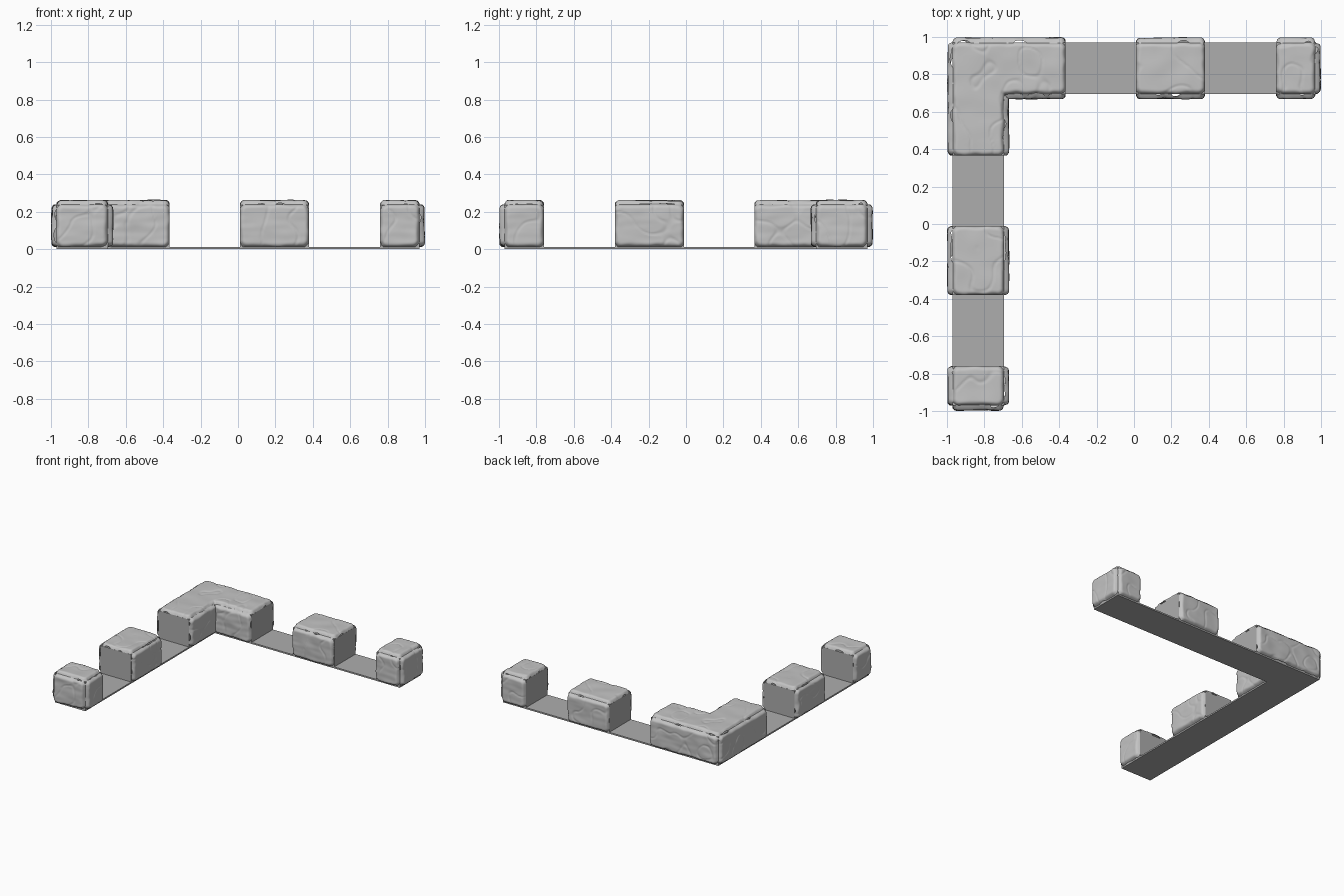
import bpy, bmesh, math
from mathutils import Vector, noise

cube = bpy.data.objects.get("Cube")
if cube:
    bpy.data.objects.remove(cube, do_unlink=True)


def material(name, grey):
    mat = bpy.data.materials.new(name)
    mat.use_nodes = True
    colour = (grey, grey, grey, 1)
    mat.diffuse_color = colour
    mat.node_tree.nodes["Principled BSDF"].inputs["Base Color"].default_value = colour
    return mat


STONE = material("light stone", 0.55)
MORTAR = material("mortar grey", 0.42)

INNER, OUTER = 0.695, 0.97     # wall thickness, measured from the centre
FLOOR, TOP = 0.012, 0.235      # strip top and block core top
DEPTH = 0.028                  # how far the stone facing stands out
STEP = 0.007


def finish(bm, name, mat, smooth=False):
    mesh = bpy.data.meshes.new(name)
    bm.to_mesh(mesh)
    bm.free()
    mesh.materials.append(mat)
    obj = bpy.data.objects.new(name, mesh)
    bpy.context.collection.objects.link(obj)
    for poly in mesh.polygons:
        poly.use_smooth = smooth
    return obj


def prism(name, outline, z0, z1, mat):
    bm = bmesh.new()
    base = bm.faces.new([bm.verts.new((x, y, z0)) for x, y in outline])
    top = bmesh.ops.extrude_face_region(bm, geom=[base])["geom"]
    verts = [v for v in top if isinstance(v, bmesh.types.BMVert)]
    bmesh.ops.translate(bm, verts=verts, vec=(0, 0, z1 - z0))
    bmesh.ops.recalc_face_normals(bm, faces=bm.faces[:])
    finish(bm, name, mat)


def inside(a, b, rect, radius=0.035):
    """Distance inward from the edge of a rounded rectangle."""
    a0, b0, a1, b1 = rect
    qx = abs(a - (a0 + a1) / 2) - (a1 - a0) / 2 + radius
    qy = abs(b - (b0 + b1) / 2) - (b1 - b0) / 2 + radius
    return radius - math.hypot(max(qx, 0), max(qy, 0)) - min(max(qx, qy), 0)


def relief(p):
    """Worn stone: broad lumps, horizontal strata and thin creases."""
    lump = noise.noise(p * 9)
    strata = noise.noise(Vector((p.x * 10, p.y * 10, p.z * 28)))
    crease = max(0, 1 - abs(noise.noise(p * 7 + Vector((5, 3, 1)))) * 14)
    return 0.004 * lump + 0.002 * strata - 0.004 * crease


def panel(name, origin, u, v, n, rects):
    """Chiselled stone facing over the union of rectangles in the u, v plane."""
    origin, u, v, n = map(Vector, (origin, u, v, n))
    a0, b0 = (min(r[i] for r in rects) for i in (0, 1))
    a1, b1 = (max(r[i] for r in rects) for i in (2, 3))
    na, nb = math.ceil((a1 - a0) / STEP), math.ceil((b1 - b0) / STEP)
    bm = bmesh.new()
    grid, keep = [], {}
    for i in range(na + 1):
        row = []
        for j in range(nb + 1):
            a, b = a0 + (a1 - a0) * i / na, b0 + (b1 - b0) * j / nb
            p = origin + u * a + v * b
            d = max(inside(a, b, r) for r in rects)
            d += 0.006 * noise.noise(p * 16) - 0.001
            t = min(max(d / 0.022, 0), 1)
            rise = math.sqrt(1 - (1 - t) ** 2)
            h = rise * (DEPTH - 0.002 + relief(p)) if d > 0 else -0.001
            vert = bm.verts.new(p + n * h)
            keep[vert] = d > 0
            row.append(vert)
        grid.append(row)
    flip = u.cross(v).dot(n) < 0
    for i in range(na):
        for j in range(nb):
            quad = [grid[i][j], grid[i + 1][j], grid[i + 1][j + 1], grid[i][j + 1]]
            if any(keep[q] for q in quad):
                bm.faces.new(quad[::-1] if flip else quad)
    loose = [vert for vert in bm.verts if not vert.link_faces]
    bmesh.ops.delete(bm, geom=loose, context='VERTS')
    finish(bm, name, STONE, True)


def back_arm(s, t):
    return (s, t)


def side_arm(s, t):
    return (-t, -s)


def wall_panel(name, arm, s0, s1, t, out):
    panel(name, (*arm(0, t), 0), (*arm(1, 0), 0), (0, 0, 1), (*arm(0, out), 0),
          [(s0, FLOOR, s1, TOP + 0.005)])


def l_outline(reach):
    return [(-OUTER, OUTER), (reach, OUTER), (reach, INNER),
            (-INNER, INNER), (-INNER, -reach), (-OUTER, -reach)]


# Thin strip the blocks stand on
prism("base_strip", l_outline(OUTER), 0, FLOOR, MORTAR)

# Corner block with its L-shaped cap
REACH = -0.365
prism("corner_core", l_outline(REACH), FLOOR, TOP, MORTAR)
panel("corner_cap", (0, 0, TOP), (1, 0, 0), (0, 1, 0), (0, 0, 1),
      [(-OUTER, INNER, REACH, OUTER), (-OUTER, -REACH, -INNER, OUTER)])

for label, arm in (("back", back_arm), ("side", side_arm)):
    wall_panel(label + "_corner_outer_stone", arm, -OUTER, REACH, OUTER, 1)
    wall_panel(label + "_corner_inner_stone", arm, -INNER, REACH, INNER, -1)

    # Free-standing blocks of each arm
    for part, s0, s1 in (("middle", 0.01, 0.38), ("end", 0.76, OUTER)):
        name = label + "_" + part
        corners = [arm(s0, INNER), arm(s1, INNER), arm(s1, OUTER), arm(s0, OUTER)]
        prism(name + "_core", corners, FLOOR, TOP, MORTAR)
        wall_panel(name + "_outer_stone", arm, s0, s1, OUTER, 1)
        wall_panel(name + "_inner_stone", arm, s0, s1, INNER, -1)
        panel(name + "_cap", (0, 0, TOP), (*arm(1, 0), 0), (*arm(0, 1), 0), (0, 0, 1),
              [(s0, INNER, s1, OUTER)])

    # Stone facing that closes the arm
    panel(label + "_end_stone", (*arm(OUTER, 0), 0), (*arm(0, 1), 0), (0, 0, 1),
          (*arm(1, 0), 0), [(INNER, FLOOR, OUTER, TOP + 0.005)])
